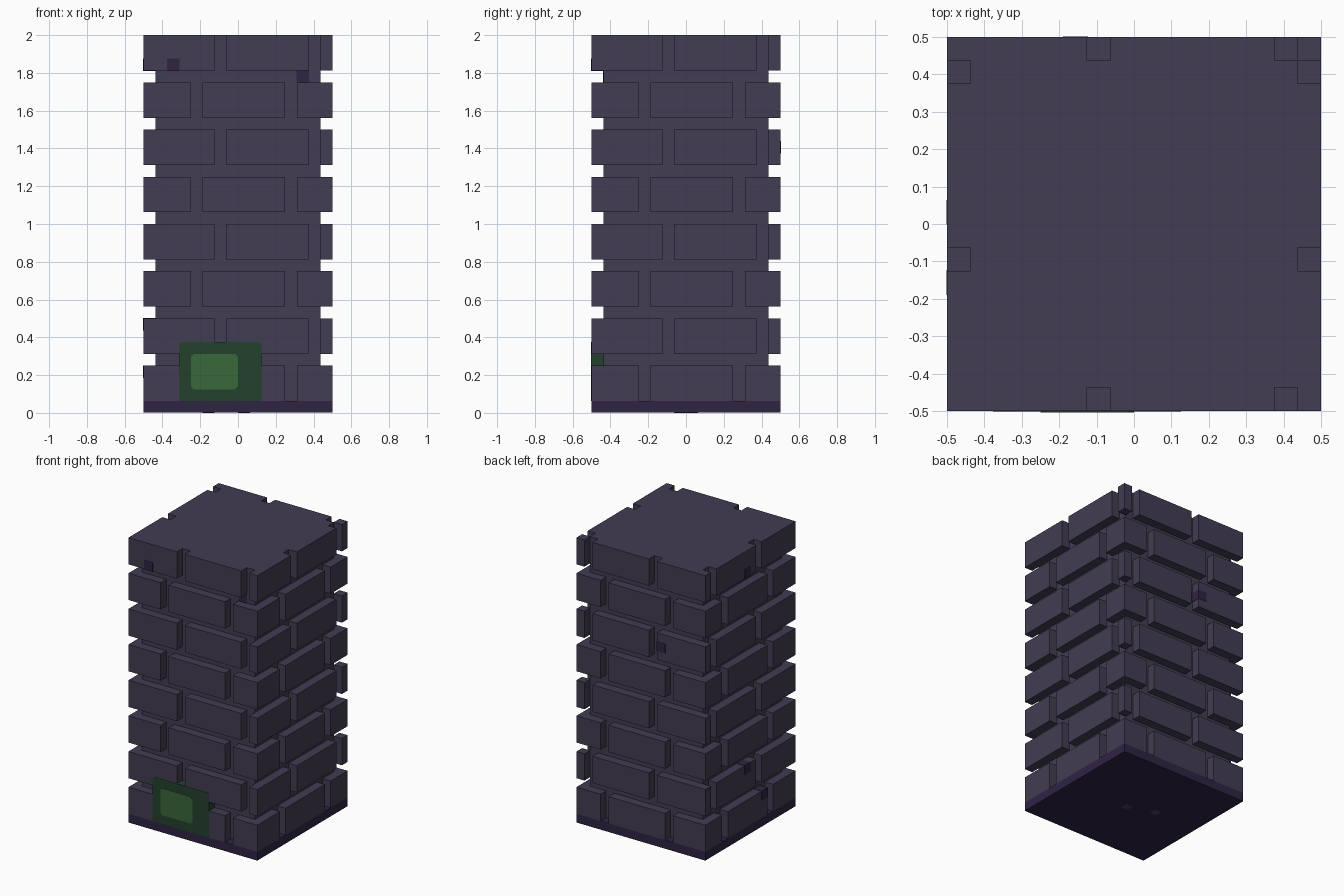
import bpy, bmesh
from mathutils import Vector

U = 1 / 16          # one block unit
H = 8               # half width in units

cube = bpy.data.objects.get("Cube")
if cube:
    bpy.data.objects.remove(cube, do_unlink=True)


def material(name, hex_code):
    def lin(c):
        c /= 255
        return c / 12.92 if c <= 0.04045 else ((c + 0.055) / 1.055) ** 2.4
    col = [lin(int(hex_code[i:i + 2], 16)) for i in (0, 2, 4)] + [1]
    m = bpy.data.materials.new(name)
    m.use_nodes = True
    m.diffuse_color = col
    bsdf = m.node_tree.nodes["Principled BSDF"]
    bsdf.inputs["Base Color"].default_value = col
    bsdf.inputs["Roughness"].default_value = 0.9
    return m


STONE = material("slate stone", "423c52")
PURPLE = material("dark purple", "2f2344")
MOSS = material("dark moss green", "22412c")
LIGHT = material("light moss green", "38673b")


def prism(name, outline, direction, mat):
    """Extrude a closed outline (in block units) along a direction."""
    bm = bmesh.new()
    face = bm.faces.new([bm.verts.new(Vector(p) * U) for p in outline])
    ext = bmesh.ops.extrude_face_region(bm, geom=[face], use_keep_orig=True)
    verts = [g for g in ext["geom"] if isinstance(g, bmesh.types.BMVert)]
    bmesh.ops.translate(bm, verts=verts, vec=Vector(direction) * U)
    bmesh.ops.recalc_face_normals(bm, faces=bm.faces)
    me = bpy.data.meshes.new(name)
    bm.to_mesh(me)
    bm.free()
    me.materials.append(mat)
    ob = bpy.data.objects.new(name, me)
    bpy.context.collection.objects.link(ob)
    return ob


def box(name, lo, hi, mat):
    (x0, y0, z0), (x1, y1, z1) = lo, hi
    return prism(name, [(x0, y0, z0), (x1, y0, z0), (x1, y1, z0), (x0, y1, z0)],
                 (0, 0, z1 - z0), mat)


def notch(gap):
    """Offsets (along, depth) around a one-unit joint starting at gap."""
    return [(gap, H), (gap, H - 1), (gap + 1, H - 1), (gap + 1, H)]


def course_outline(staggered):
    """Square outline with a vertical joint cut for each brick end."""
    gaps = (-2, 6) if staggered else (-4, 4)
    near = gaps[:1] if staggered else gaps      # the far corner is cut whole
    pts = [(-H, -H)]
    pts += [(a, -d) for g in gaps for a, d in notch(g)] + [(H, -H)]
    pts += [(d, a) for g in near for a, d in notch(g)]
    if staggered:
        pts += [(8, 6), (7, 6), (7, 7), (6, 7), (6, 8)]
    else:
        pts += [(H, H)]
    pts += [(a, d) for g in reversed(near) for a, d in reversed(notch(g))] + [(-H, H)]
    pts += [(-d, a) for g in reversed(gaps) for a, d in reversed(notch(g))]
    return pts


# Base plate, a hair above the ground so its two stone specks sit proud
box("base_plate", (-H, -H, 0.03), (H, H, 1), PURPLE)
for i, (x, y) in enumerate([(0, -1), (-3, 0)]):
    box(f"base_speck_{i + 1}", (x, y, 0), (x + 1, y + 1, 0.1), STONE)

# Brick courses separated by recessed mortar beds
for row in range(8):
    z = 1 + row * 4
    odd = row % 2 == 1
    prism(f"brick_course_{row + 1}", [(x, y, z) for x, y in course_outline(odd)],
          (0, 0, 3), STONE)
    if odd:
        box(f"corner_brick_{row + 1}", (7, 7, z), (8, 8, z + 3), STONE)
    if row < 7:
        box(f"mortar_bed_{row + 1}", (-7, -7, z + 3), (7, 7, z + 4), STONE)


def patch(name, x0, x1, z0, z1, cut, front, back, mat):
    """Front-facing plate with clipped corners."""
    pts = [(x0 + cut, z0), (x1 - cut, z0), (x1, z0 + cut), (x1, z1 - cut),
           (x1 - cut, z1), (x0 + cut, z1), (x0, z1 - cut), (x0, z0 + cut)]
    return prism(name, [(x, front, z) for x, z in pts], (0, back - front, 0), mat)


# Moss filling the joints at the foot of the front, with a lighter middle
patch("moss_patch", -5, 2, 1, 6, 0.18, -8.03, -6.9, MOSS)
patch("moss_middle", -4, 0, 2, 5, 0.25, -8.06, -8.0, LIGHT)

# Single purple blocks set into the wall, slightly proud
e = 0.03
SPOTS = [(-6, -8, 29), (5, -7, 28), (-3, 7, 22),
         (-8, 0, 29), (-8, 0, 7), (-8, -3, 3)]
for i, (x, y, z) in enumerate(SPOTS):
    box(f"purple_stain_{i + 1}", (x - e, y - e, z - e),
        (x + 1 + e, y + 1 + e, z + 1 + e), PURPLE)
